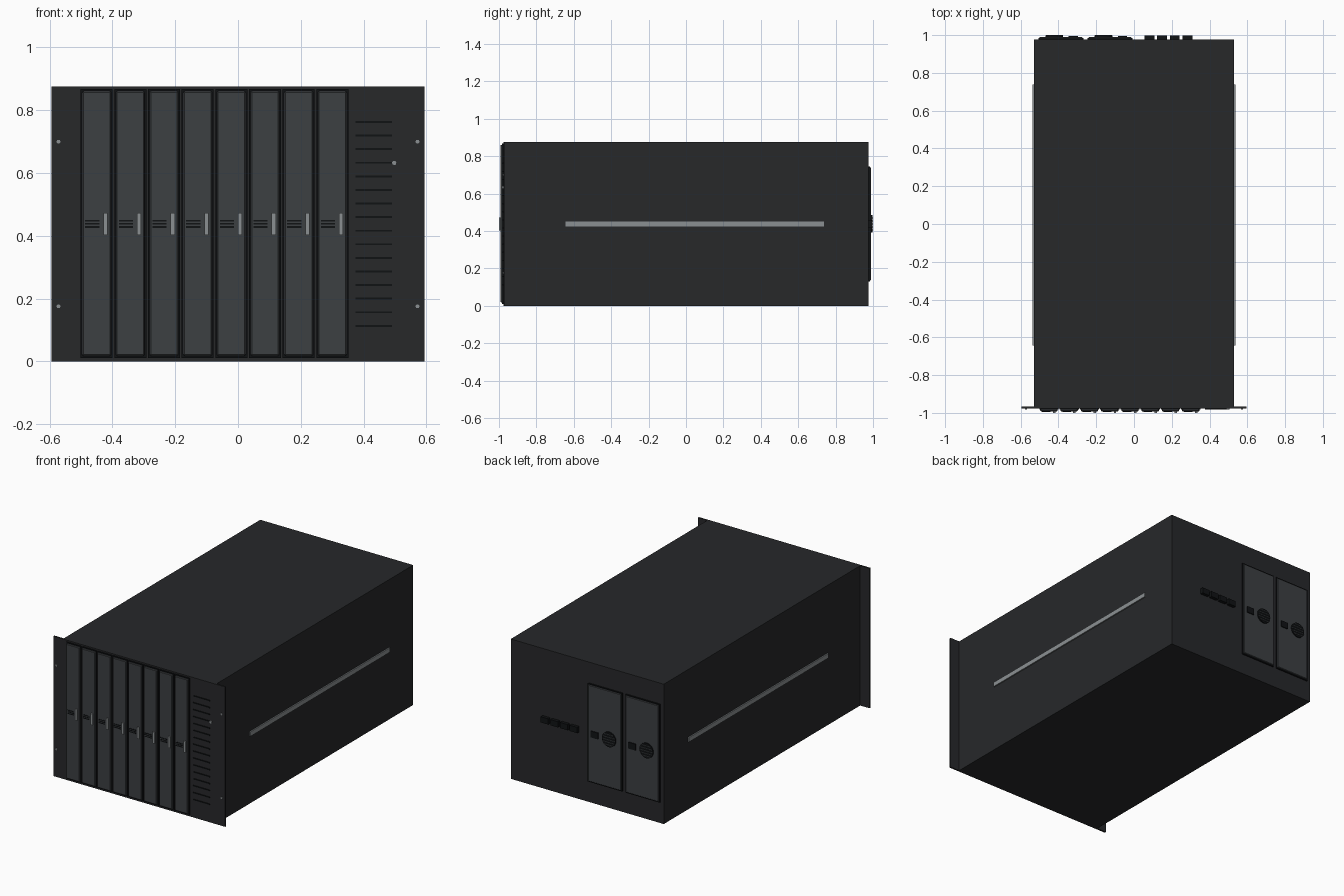
import bpy, math

if "Cube" in bpy.data.objects:
    bpy.data.objects.remove(bpy.data.objects["Cube"])


def material(name, r, g, b):
    m = bpy.data.materials.new(name)
    m.diffuse_color = (r, g, b, 1)
    m.use_nodes = True
    m.node_tree.nodes["Principled BSDF"].inputs["Base Color"].default_value = m.diffuse_color
    return m


CASE = material("case_black", 0.020, 0.021, 0.023)
PANEL = material("panel_grey", 0.045, 0.050, 0.054)
DARK = material("slot_black", 0.005, 0.006, 0.007)
METAL = material("metal_grey", 0.26, 0.28, 0.29)


def box(name, x, y, z, mat, bevel=0.0):
    """Box from (min, max) pairs on each axis."""
    bpy.ops.mesh.primitive_cube_add(size=1, location=[(a + b) / 2 for a, b in (x, y, z)])
    o = bpy.context.object
    o.name = name
    o.scale = [b - a for a, b in (x, y, z)]
    bpy.ops.object.transform_apply(location=False, rotation=False, scale=True)
    o.data.materials.append(mat)
    if bevel:
        m = o.modifiers.new("edge", "BEVEL")
        m.width = bevel
        m.segments = 1
    return o


def disc(name, x, y, z, r, mat, sides=24):
    """Cylinder along y from y[0] to y[1]."""
    bpy.ops.mesh.primitive_cylinder_add(vertices=sides, radius=r, depth=y[1] - y[0],
                                        location=(x, sum(y) / 2, z),
                                        rotation=(math.pi / 2, 0, 0))
    o = bpy.context.object
    o.name = name
    o.data.materials.append(mat)
    bpy.ops.object.shade_smooth_by_angle()
    return o


def span(c, w):
    return (c - w / 2, c + w / 2)


H = 0.876
FACE = -0.977   # front of the faceplate
BACK = 0.977    # rear wall

# Chassis and rack faceplate with ears
box("chassis", (-0.53, 0.53), (-0.967, BACK), (0, H), CASE)
box("faceplate", (-0.595, 0.595), (FACE, -0.967), (0, H), CASE)

# Side rails and ear screws
for s in (-1, 1):
    box("side_rail", span(s * 0.533, 0.009), (-0.643, 0.738), span(0.438, 0.028), METAL)
    for z in (0.175, 0.70):
        disc("ear_screw", s * 0.572, (FACE - 0.004, FACE + 0.002), z, 0.006, METAL, 16)

# Eight front blade modules
for i in range(8):
    x = -0.4505 + i * 0.1073
    box("blade_frame", span(x, 0.102), (FACE - 0.006, FACE + 0.002), (0.011, 0.867), DARK)
    box("blade_panel", span(x, 0.092), (-0.992, FACE), (0.017, 0.861), PANEL, 0.004)
    box("blade_handle", span(x + 0.028, 0.013), (-1.0, -0.988), (0.403, 0.473), METAL)
    for k in (-1, 0, 1):
        box("blade_slot", span(x - 0.014, 0.045), (-0.994, -0.99),
            span(0.438 + k * 0.010, 0.005), DARK)

# Front vent slots and status light
for i in range(16):
    box("vent_slot", (0.375, 0.491), (FACE - 0.004, FACE + 0.002),
        span(0.113 + i * 0.0433, 0.006), DARK)
disc("status_light", 0.498, (FACE - 0.006, FACE + 0.002), 0.632, 0.008, METAL, 20)

# Rear power supplies with fan, grille bars and socket
for x in (-0.127, -0.387):
    box("power_frame", span(x, 0.238), (BACK - 0.002, BACK + 0.007), (0.130, 0.746), DARK)
    box("power_panel", span(x, 0.228), (BACK, 0.990), (0.136, 0.740), PANEL, 0.003)
    fx = x - 0.035
    disc("fan_opening", fx, (0.988, 0.997), 0.438, 0.047, DARK, 32)
    for k in range(-2, 3):
        dz = k * 0.016
        half = math.sqrt(0.045 ** 2 - dz ** 2)
        box("fan_bar", (fx - half, fx + half), (0.994, 1.0), span(0.438 + dz, 0.004), PANEL)
    box("power_socket", span(x + 0.066, 0.050), (0.988, 0.996), span(0.438, 0.040), DARK)

# Rear connector ports
for i in range(4):
    x = 0.082 + i * 0.067
    box("port", span(x, 0.052), (BACK - 0.002, 0.997), span(0.438, 0.036), DARK)
